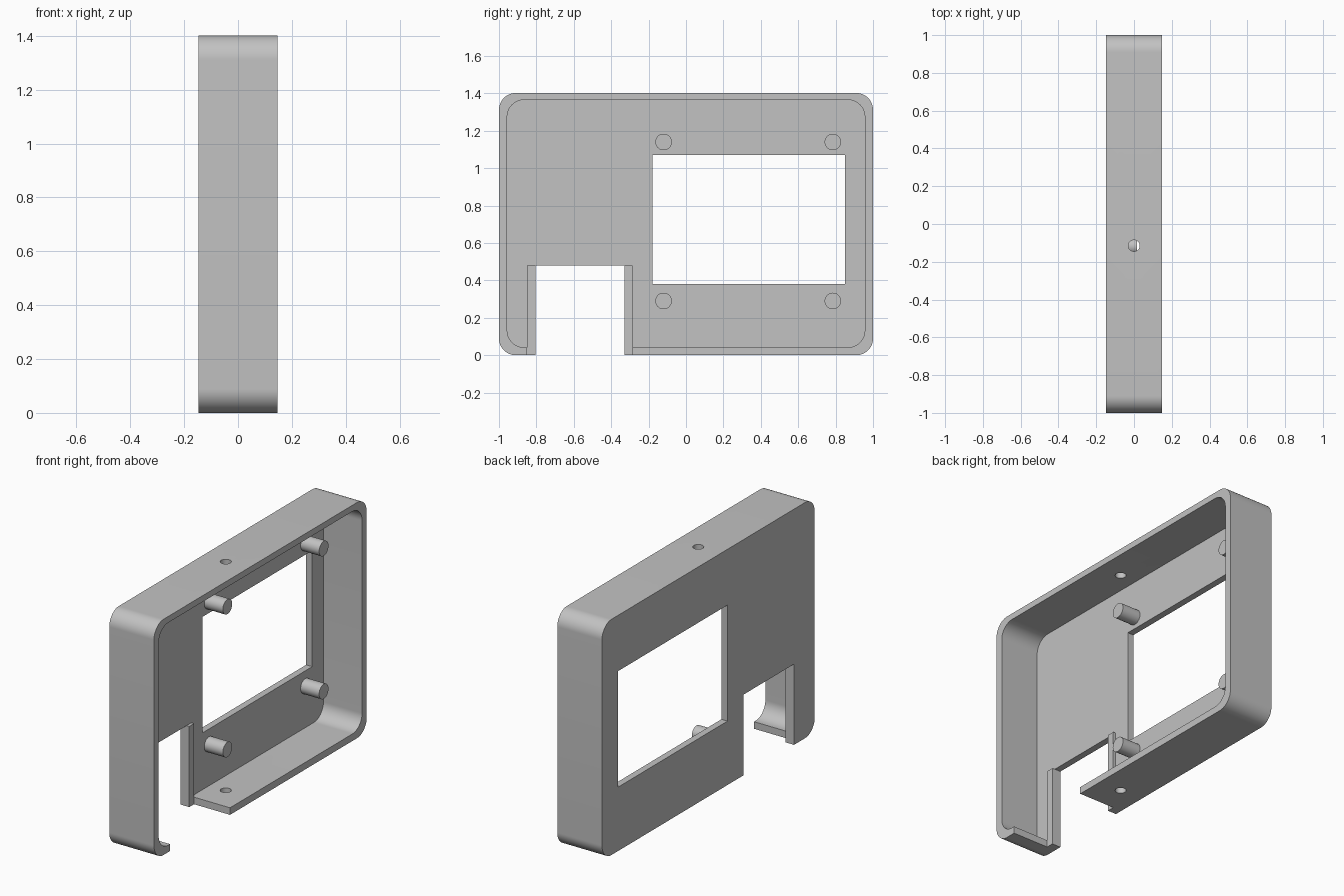
import bpy, bmesh, math

if "Cube" in bpy.data.objects:
    bpy.data.objects.remove(bpy.data.objects["Cube"], do_unlink=True)

GREY = (0.54, 0.54, 0.54, 1)
grey = bpy.data.materials.new("light grey plastic")
grey.use_nodes = True
grey.diffuse_color = GREY
grey.node_tree.nodes["Principled BSDF"].inputs["Base Color"].default_value = GREY

BACK, RIM = -0.147, 0.147      # outer depth of the shell
FLOOR = -0.107                 # inner face of the panel
LIP = -0.09                    # front of the notch lips
PEG_Y, PEG_Z = (-0.12, 0.785), (0.29, 1.14)


def make(name, bm):
    bmesh.ops.recalc_face_normals(bm, faces=bm.faces)
    mesh = bpy.data.meshes.new(name)
    bm.to_mesh(mesh)
    bm.free()
    mesh.materials.append(grey)
    obj = bpy.data.objects.new(name, mesh)
    bpy.context.collection.objects.link(obj)
    return obj


def prism(name, x, y, z, radius=0, steps=16):
    """Block along x, with its four long edges rounded if radius is given."""
    bm = bmesh.new()
    ring = []
    corners = [(y[1], z[1], -1, -1), (y[0], z[1], 1, -1),
               (y[0], z[0], 1, 1), (y[1], z[0], -1, 1)]
    for i, (cy, cz, sy, sz) in enumerate(corners):
        for k in range(steps + 1 if radius else 1):
            a = math.pi / 2 * (i + k / steps)
            ring.append(bm.verts.new((x[0],
                                      cy + radius * (sy + math.cos(a)) if radius else cy,
                                      cz + radius * (sz + math.sin(a)) if radius else cz)))
    face = bm.faces.new(ring)
    top = bmesh.ops.extrude_face_region(bm, geom=[face])["geom"]
    verts = [v for v in top if isinstance(v, bmesh.types.BMVert)]
    bmesh.ops.translate(bm, verts=verts, vec=(x[1] - x[0], 0, 0))
    return make(name, bm)


def cylinder(name, radius, length, location, along_x):
    bm = bmesh.new()
    bmesh.ops.create_cone(bm, cap_ends=True, segments=40, radius1=radius,
                          radius2=radius, depth=length)
    obj = make(name, bm)
    if along_x:
        obj.rotation_euler.y = math.pi / 2
    obj.location = location
    return obj


def combine(body, tool, operation):
    tool.hide_render = True
    mod = body.modifiers.new(tool.name, "BOOLEAN")
    mod.operation, mod.solver, mod.object = operation, "EXACT", tool
    bpy.context.view_layer.objects.active = body
    bpy.ops.object.modifier_apply(modifier=mod.name)
    bpy.data.objects.remove(tool, do_unlink=True)


# Open shell with rounded corners
shell = prism("case_shell", (BACK, RIM), (-1, 1), (0, 1.402), 0.09)
cutters = [
    prism("cavity", (FLOOR, 0.3), (-0.956, 0.956), (0.042, 1.365), 0.09),
    prism("display_window", (-0.3, 0), (-0.18, 0.85), (0.38, 1.07)),
    prism("wall_gap", (LIP, 0.3), (-0.85, -0.285), (-0.1, 0.2)),
    cylinder("screw_hole", 0.03, 3, (0, -0.115, 0.7), False),
]
for cutter in cutters:
    combine(shell, cutter, "DIFFERENCE")

# Thick border around the sides of the notch, then the notch itself
combine(shell, prism("notch_lip", (-0.13, LIP), (-0.85, -0.285), (0.02, 0.48)), "UNION")
combine(shell, prism("notch", (-0.3, 0.3), (-0.805, -0.33), (-0.1, 0.48)), "DIFFERENCE")

# Mounting pegs on the inside of the panel
peg_start, peg_end = -0.125, 0.015
for y in PEG_Y:
    for z in PEG_Z:
        combine(shell, cylinder("mounting_peg", 0.044, peg_end - peg_start,
                                ((peg_start + peg_end) / 2, y, z), True), "UNION")

# Smooth the rounded surfaces, keep the edges sharp
bpy.ops.object.select_all(action="DESELECT")
shell.select_set(True)
bpy.context.view_layer.objects.active = shell
bpy.ops.object.shade_smooth_by_angle(angle=math.radians(30))
